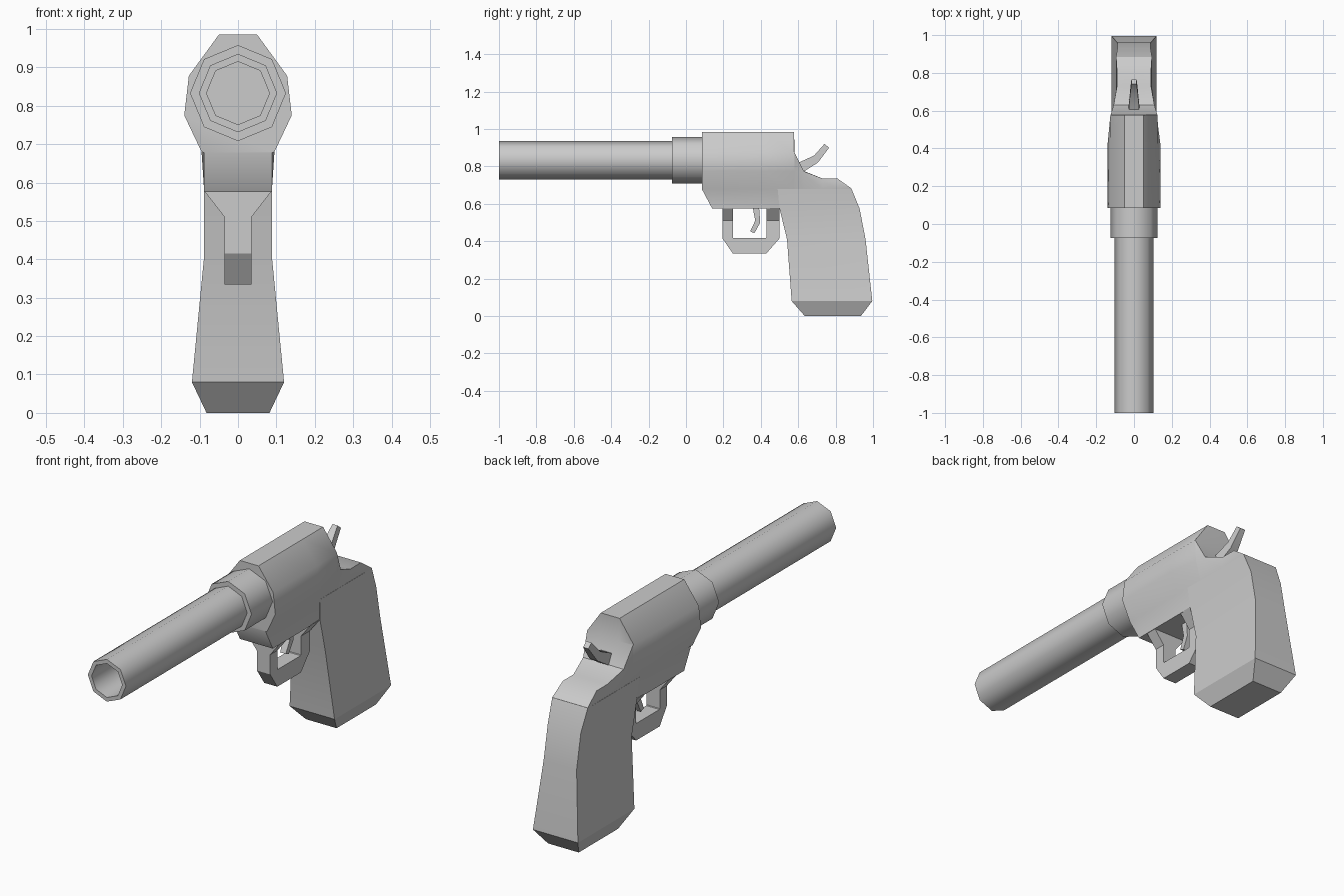
import bpy, bmesh, math

default = bpy.data.objects.get("Cube")
if default:
    bpy.data.objects.remove(default)

metal = bpy.data.materials.new("grey metal")
metal.use_nodes = True
GREY = (0.6, 0.6, 0.6, 1)
metal.diffuse_color = GREY
metal.node_tree.nodes["Principled BSDF"].inputs["Base Color"].default_value = GREY


def loft(name, rings, angle=40, cap=True):
    """Skin a list of closed rings of (x, y, z) points."""
    bm = bmesh.new()
    rows = [[bm.verts.new(p) for p in ring] for ring in rings]
    n = len(rows[0])
    for a, b in zip(rows, rows[1:]):
        for i in range(n):
            j = (i + 1) % n
            bm.faces.new((a[i], a[j], b[j], b[i]))
    if cap:
        bm.faces.new(rows[0])
        bm.faces.new(rows[-1])
    bmesh.ops.remove_doubles(bm, verts=bm.verts, dist=0.0005)
    bmesh.ops.recalc_face_normals(bm, faces=bm.faces)
    mesh = bpy.data.meshes.new(name)
    bm.to_mesh(mesh)
    bm.free()
    mesh.materials.append(metal)
    obj = bpy.data.objects.new(name, mesh)
    bpy.context.collection.objects.link(obj)
    bpy.ops.object.select_all(action='DESELECT')
    obj.select_set(True)
    bpy.context.view_layer.objects.active = obj
    bpy.ops.object.shade_smooth_by_angle(angle=math.radians(angle))
    return obj


def octagon(y, r):
    return [(r * math.sin(k * math.pi / 4), y, 0.833 + r * math.cos(k * math.pi / 4))
            for k in range(8)]


def section(y, half):
    """Mirrored frame section from half-profile (x, z) points, top to bottom."""
    return [(x, y, z) for x, z in half] + [(-x, y, z) for x, z in reversed(half)]


def strip(name, pairs, angle=30):
    """Rectangular bar through pairs of side points: (y, z), (y, z), half width."""
    return loft(name, [[(-w, *a), (w, *a), (w, *b), (-w, *b)] for a, b, w in pairs], angle)


# Hollow barrel and its collar
loft("barrel", [octagon(y, r) for y, r in
                ((-0.07, 0.082), (-1, 0.082), (-1, 0.102), (0.05, 0.102))], 50)
loft("barrel_collar", [octagon(y, r) for y, r in
                       ((-0.075, 0.1), (-0.075, 0.125), (0.1, 0.125))], 50)

# Frame with cylinder housing and the saddle behind it
front = [(0.05, 0.985), (0.128, 0.878), (0.14, 0.775), (0.095, 0.68)]
rear = [(0.05, 0.985), (0.125, 0.878), (0.12, 0.775), (0.094, 0.68)]
stations = [
    (0.085, front + [(0.088, 0.678)]),
    (0.14, front + [(0.088, 0.575)]),
    (0.42, front + [(0.088, 0.575)]),
    (0.578, rear + [(0.08, 0.575)]),
    (0.58, [(0.05, 0.875), (0.123, 0.875)] + rear[2:] + [(0.08, 0.58)]),
    (0.63, [(0.05, 0.775), (0.108, 0.774), (0.108, 0.76), (0.094, 0.68), (0.08, 0.6)]),
    (0.73, [(0.05, 0.735), (0.09, 0.735), (0.091, 0.72), (0.094, 0.68), (0.08, 0.62)]),
    (0.81, [(0.05, 0.735), (0.09, 0.735), (0.091, 0.72), (0.094, 0.68), (0.08, 0.64)]),
    (0.885, [(0.05, 0.682), (0.095, 0.682), (0.095, 0.681), (0.095, 0.68), (0.08, 0.66)]),
]
loft("frame", [section(y, half) for y, half in stations])

# Curved grip: height, front edge, back edge, half width
grip = [(0.68, 0.49, 0.885, 0.095), (0.575, 0.5, 0.928, 0.088), (0.41, 0.54, 0.96, 0.088),
        (0.08, 0.565, 0.996, 0.12), (0, 0.635, 0.935, 0.082)]
strip("grip", [((a, z), (b, z), w) for z, a, b, w in grip])

# Trigger guard, flared where it meets the frame
guard = [((0.195, 0.578), (0.25, 0.578), 0.088), ((0.195, 0.51), (0.25, 0.51), 0.035),
         ((0.195, 0.415), (0.25, 0.42), 0.035), ((0.25, 0.335), (0.253, 0.417), 0.035),
         ((0.43, 0.335), (0.427, 0.417), 0.035), ((0.5, 0.415), (0.43, 0.42), 0.035),
         ((0.5, 0.51), (0.43, 0.51), 0.035), ((0.5, 0.578), (0.43, 0.578), 0.088)]
strip("trigger_guard", guard)

# Trigger and hammer
strip("trigger", [((0.355, 0.59), (0.39, 0.59), 0.018), ((0.37, 0.51), (0.397, 0.5), 0.018),
                  ((0.343, 0.452), (0.366, 0.443), 0.015)])
strip("hammer", [((0.58, 0.81), (0.61, 0.76), 0.03), ((0.685, 0.858), (0.705, 0.82), 0.021),
                 ((0.74, 0.92), (0.765, 0.9), 0.014)])
